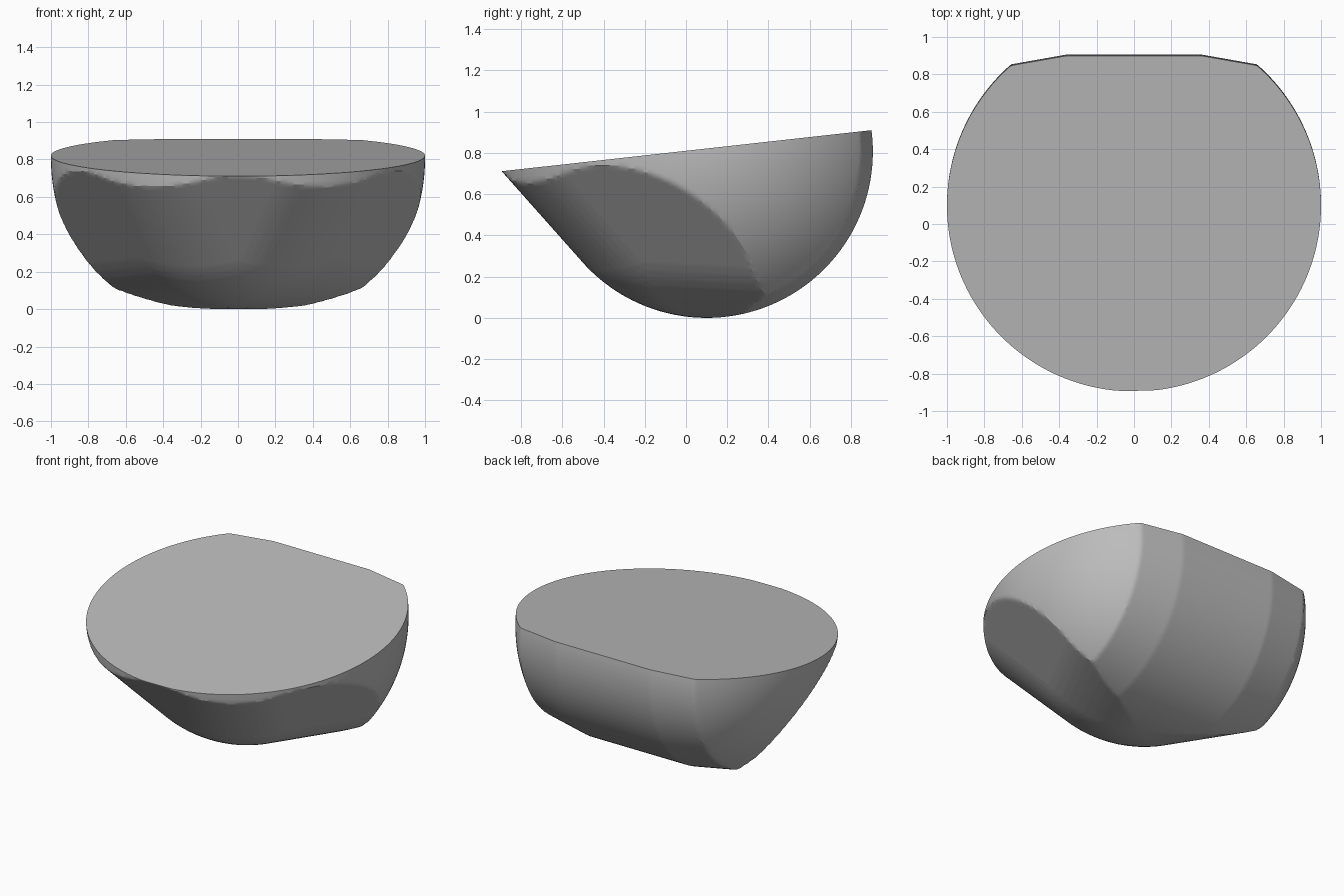
import bpy, bmesh, math
from mathutils import Vector

if "Cube" in bpy.data.objects:
    bpy.data.objects.remove(bpy.data.objects["Cube"])

CENTRE = Vector((0, 0.1, 0.806))
FLAT = 0.806          # distance of every flattened area from the ball centre
DEG = math.pi / 180


def make_material(name, grey):
    mat = bpy.data.materials.new(name)
    mat.diffuse_color = (grey, grey, grey, 1)
    mat.use_nodes = True
    mat.node_tree.nodes["Principled BSDF"].inputs["Base Color"].default_value = mat.diffuse_color
    return mat


# Cutting planes as (normal, distance); x is mirrored when they are applied
planes = []
front = Vector((0, -0.747, -0.664)).normalized()
side = Vector((0.66, -0.385, -0.645)).normalized()
bottom = Vector((0, -0.05, -1)).normalized()

# Barrel band sweeping from the front slope, under the body and up the back
for a in range(-48, 106, 3):
    n = Vector((0, math.sin(a * DEG), -math.cos(a * DEG)))
    planes.append((n, FLAT))
    if a > 0:         # rounded shoulders of the band
        for tilt in (5 * DEG, 10 * DEG):
            planes.append((n * math.cos(tilt) + Vector((math.sin(tilt), 0, 0)),
                           0.36 * math.sin(tilt) + FLAT * math.cos(tilt)))

# Side flats blended softly into the front slope and the underside
STEPS = 12
for i in range(STEPS + 1):
    for j in range(STEPS + 1 - i):
        n = side * i + front * j + bottom * (STEPS - i - j)
        planes.append((n.normalized(), FLAT))

# Ball pressed in to the flats
bm = bmesh.new()
bmesh.ops.create_icosphere(bm, subdivisions=7, radius=1)
rim_normal = Vector((0, -0.111, 1)).normalized()
rim_point = Vector((0, 0, 0.81)) - CENTRE
low = [v for v in bm.verts if (v.co - rim_point).dot(rim_normal) < 0.1]
for v in low:
    u = v.co.normalized()
    m = Vector((abs(u.x), u.y, u.z))
    v.co = u * min(1.0, 1 / max(m.dot(n) / d for n, d in planes))

# Tilted flat top
cut = bmesh.ops.bisect_plane(bm, geom=bm.verts[:] + bm.edges[:] + bm.faces[:],
                             plane_co=rim_point, plane_no=rim_normal, clear_outer=True)
rim = [e for e in cut["geom_cut"] if isinstance(e, bmesh.types.BMEdge)]
bmesh.ops.contextual_create(bm, geom=rim)
bmesh.ops.recalc_face_normals(bm, faces=bm.faces[:])
bmesh.ops.translate(bm, verts=bm.verts[:], vec=CENTRE)

mesh = bpy.data.meshes.new("body")
bm.to_mesh(mesh)
bm.free()
body = bpy.data.objects.new("body", mesh)
bpy.context.collection.objects.link(body)
mesh.materials.append(make_material("mid grey", 0.5))

bpy.context.view_layer.objects.active = body
body.select_set(True)
bpy.ops.object.shade_smooth_by_angle(angle=25 * DEG)
